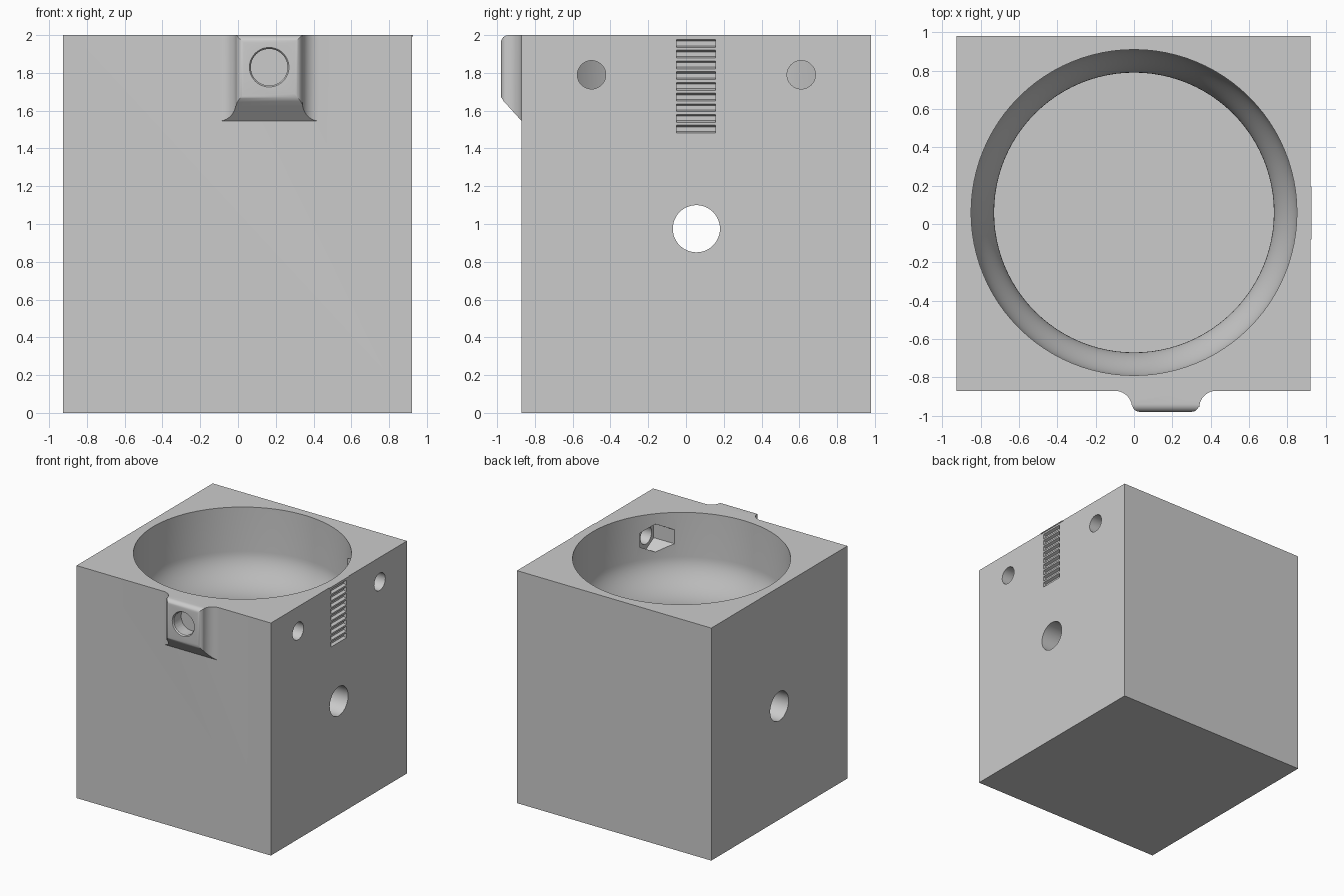
import bpy
import bmesh
import math
from mathutils import Matrix, Vector

if "Cube" in bpy.data.objects:
    bpy.data.objects.remove(bpy.data.objects["Cube"], do_unlink=True)

grey = bpy.data.materials.new("light grey")
grey.use_nodes = True
colour = (0.6, 0.6, 0.6, 1)
grey.diffuse_color = colour
grey.node_tree.nodes["Principled BSDF"].inputs["Base Color"].default_value = colour

LEFT, RIGHT, FRONT, BACK, TOP = -0.927, 0.922, -0.87, 0.98, 2.0
BORE_Y = 0.06


def finish(name, bm):
    bmesh.ops.recalc_face_normals(bm, faces=bm.faces)
    mesh = bpy.data.meshes.new(name)
    bm.to_mesh(mesh)
    bm.free()
    mesh.materials.append(grey)
    obj = bpy.data.objects.new(name, mesh)
    bpy.context.collection.objects.link(obj)
    return obj


def box(name, lo, hi):
    bm = bmesh.new()
    lo, hi = Vector(lo), Vector(hi)
    size = Matrix.Diagonal((*(hi - lo), 1))
    bmesh.ops.create_cube(bm, size=1, matrix=Matrix.Translation((lo + hi) / 2) @ size)
    return finish(name, bm)


def prism(name, points, move):
    """Extrude a closed outline of 3D points along a vector."""
    bm = bmesh.new()
    face = bm.faces.new([bm.verts.new(p) for p in points])
    out = bmesh.ops.extrude_face_region(bm, geom=[face])
    verts = [v for v in out["geom"] if isinstance(v, bmesh.types.BMVert)]
    bmesh.ops.translate(bm, verts=verts, vec=move)
    return finish(name, bm)


def rod(name, start, end, r1, r2=None, sides=48):
    """Cylinder, cone or regular prism between two points."""
    start, end = Vector(start), Vector(end)
    axis = end - start
    bm = bmesh.new()
    spin = axis.to_track_quat("Z", "Y").to_matrix().to_4x4()
    bmesh.ops.create_cone(bm, cap_ends=True, segments=sides, radius1=r1,
                          radius2=r1 if r2 is None else r2, depth=axis.length,
                          matrix=Matrix.Translation((start + end) / 2) @ spin)
    return finish(name, bm)


def lathe(name, profile, centre, steps=96):
    bm = bmesh.new()
    rings = []
    for r, z in profile:
        rings.append([bm.verts.new((centre[0] + r * math.cos(math.tau * i / steps),
                                    centre[1] + r * math.sin(math.tau * i / steps), z))
                      for i in range(steps)])
    for a, b in zip(rings, rings[1:]):
        for i in range(steps):
            j = (i + 1) % steps
            bm.faces.new((a[i], a[j], b[j], b[i]))
    bm.faces.new(rings[0])
    bm.faces.new(rings[-1])
    return finish(name, bm)


def combine(target, tool, operation="DIFFERENCE"):
    tool.hide_render = True
    mod = target.modifiers.new("combine", "BOOLEAN")
    mod.operation = operation
    mod.solver = "EXACT"
    mod.object = tool
    bpy.context.view_layer.objects.active = target
    bpy.ops.object.modifier_apply(modifier=mod.name)
    bpy.data.objects.remove(tool, do_unlink=True)


def arc(cx, cy, r, a0, a1, n=10):
    angles = [math.radians(a0 + (a1 - a0) * i / n) for i in range(n + 1)]
    return [(cx + r * math.cos(a), cy + r * math.sin(a)) for a in angles]


# Body block with the stepped round well
body = box("body", (LEFT, FRONT, 0), (RIGHT, BACK, TOP))
wide, narrow, step_low, step_high = 0.85, 0.73, 1.22, 1.62
profile = [(narrow, 0.08)]
for i in range(17):
    t = i / 16
    blend = (1 - math.cos(math.pi * t)) / 2
    profile.append((narrow + (wide - narrow) * blend, step_low + (step_high - step_low) * t))
profile.append((wide, TOP + 0.1))

# Front boss: flared outline trimmed by a sloped, rounded side profile
mid, back = 0.165, FRONT + 0.05
half = [(0.265, back)] + arc(0.265, FRONT - 0.09, 0.09, 90, 180)
half += arc(0.135, -0.94, 0.04, 0, -90, 6)
outline = [(mid + x, y) for x, y in half] + [(mid - x, y) for x, y in reversed(half)]
boss = prism("boss", [(x, y, 1.4) for x, y in outline], (0, 0, TOP - 1.4))
side = [(back, TOP), (back, 1.49), (-0.87, 1.545), (-0.965, 1.65)]
side += [(-0.978, 1.67), (-0.98, 1.69)] + arc(-0.94, 1.96, 0.04, 180, 90, 6)
combine(boss, prism("boss_trim", [(-0.5, y, z) for y, z in side], (1.5, 0, 0)), "INTERSECT")
combine(body, boss, "UNION")

combine(body, lathe("well", profile, (0, BORE_Y)))

# Blind socket in the boss, with a small chamfer
combine(body, rod("socket", (mid, -1.1, 1.83), (mid, -0.87, 1.83), 0.097))
combine(body, rod("socket_chamfer", (mid, -0.99, 1.83), (mid, -0.968, 1.83), 0.112, 0.096))

# Cross hole through both side walls
combine(body, rod("cross_hole", (-1.2, 0.055, 0.975), (1.2, 0.055, 0.975), 0.125))

# Two bolt holes in the right wall, each with a hexagonal nut pocket inside
for y in (-0.5, 0.61):
    combine(body, rod("bolt_hole", (0.5, y, 1.79), (1.2, y, 1.79), 0.075))
    hexagon = [(0.4, y + 0.12 * math.sin(math.radians(60 * k)),
                1.79 + 0.12 * math.cos(math.radians(60 * k))) for k in range(6)]
    combine(body, prism("nut_pocket", hexagon, (0.33, 0, 0)))

# Column of grip grooves on the right wall
for i in range(9):
    z = 1.502 + 0.0567 * i
    section = [(RIGHT + 0.02, z - 0.021), (RIGHT, z - 0.021), (RIGHT - 0.025, z - 0.012),
               (RIGHT - 0.025, z + 0.012), (RIGHT, z + 0.021), (RIGHT + 0.02, z + 0.021)]
    combine(body, prism("groove", [(x, -0.05, h) for x, h in section], (0, 0.205, 0)))

# Thin lip above the grooves
lip = box("groove_lip", (RIGHT - 0.01, -0.08, 1.992), (RIGHT + 0.005, 0.195, TOP))
combine(body, lip, "UNION")

bpy.ops.object.select_all(action="DESELECT")
body.select_set(True)
bpy.context.view_layer.objects.active = body
bpy.ops.object.shade_smooth_by_angle(angle=math.radians(30))
